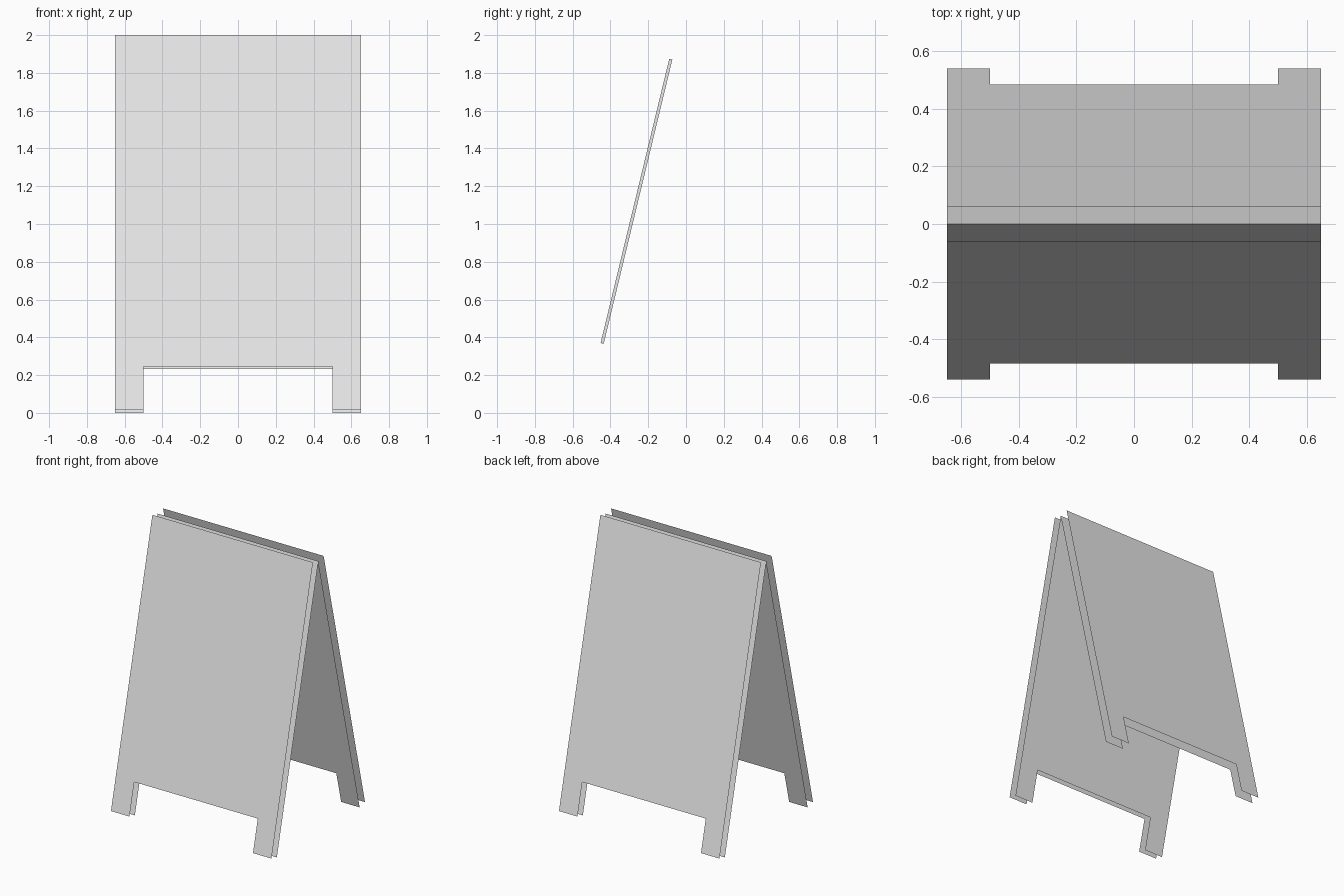
import bpy, bmesh, math
from mathutils import Matrix

cube = bpy.data.objects.get("Cube")
if cube:
    bpy.data.objects.remove(cube, do_unlink=True)

# Dimensions of one leaning board, measured in its own plane
HALF_W, HALF_GAP = 0.65, 0.5
LENGTH, NOTCH = 2.042, 0.238
THICK, MARGIN = 0.064, 0.128
TILT = math.atan(0.2415)

grey = bpy.data.materials.new("plain grey")
grey.use_nodes = True
grey.diffuse_color = (0.8, 0.8, 0.8, 1)
grey.node_tree.nodes["Principled BSDF"].inputs["Base Color"].default_value = (0.8, 0.8, 0.8, 1)

# Board frame: x across, y into the board, z up the slope
front = Matrix.Translation((0, -0.541, 0.015)) @ Matrix.Rotation(-TILT, 4, "X")
back = Matrix.Rotation(math.pi, 4, "Z") @ front


def add_object(name, bm, matrix):
    mesh = bpy.data.meshes.new(name)
    bm.to_mesh(mesh)
    bm.free()
    mesh.materials.append(grey)
    obj = bpy.data.objects.new(name, mesh)
    obj.matrix_world = matrix
    bpy.context.collection.objects.link(obj)


def add_board(name, matrix):
    """Two open sheets with a notch between the feet."""
    half = [(HALF_GAP, NOTCH), (HALF_GAP, 0), (HALF_W, 0), (HALF_W, LENGTH)]
    outline = half + [(-x, z) for x, z in reversed(half)]
    bm = bmesh.new()
    for depth, points in ((0, outline), (THICK, outline[::-1])):
        bm.faces.new([bm.verts.new((x, depth, z)) for x, z in points])
    add_object(name, bm, matrix)


add_board("front_board", front)
add_board("back_board", back)

# Thin insert held just behind the front sheet
low, high = NOTCH + MARGIN, LENGTH - MARGIN
bm = bmesh.new()
bmesh.ops.create_cube(bm, size=1)
bmesh.ops.scale(bm, vec=(2 * (HALF_W - MARGIN), 0.017, high - low), verts=bm.verts)
bmesh.ops.translate(bm, vec=(0, 0.0115, (low + high) / 2), verts=bm.verts)
add_object("front_insert", bm, front)
